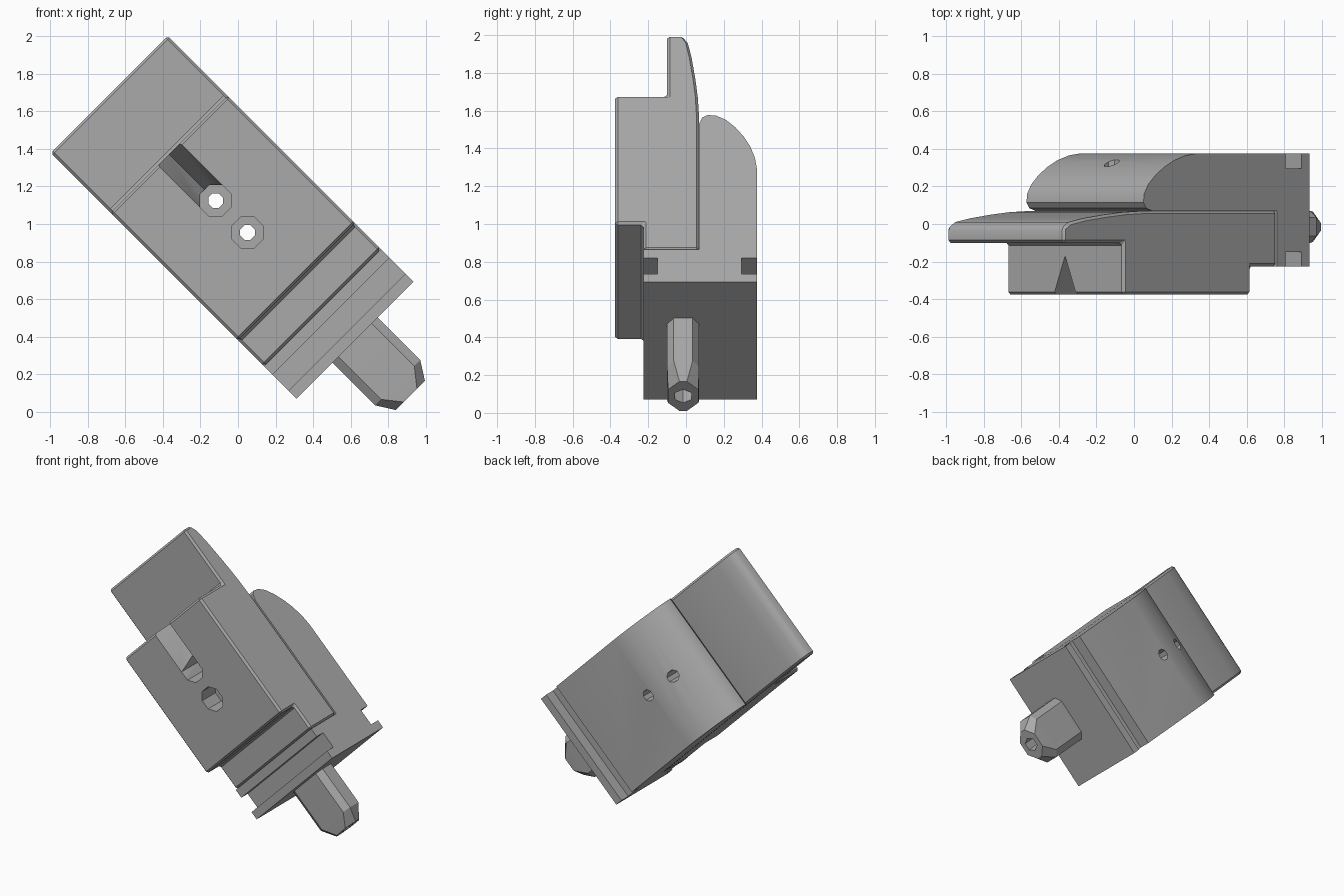
import bpy, bmesh, math
from mathutils import Matrix, Vector

old = bpy.data.objects.get("Cube")
if old:
    bpy.data.objects.remove(old, do_unlink=True)

grey = bpy.data.materials.new("mid grey")
grey.use_nodes = True
colour = (0.40, 0.40, 0.40, 1)
grey.diffuse_color = colour
grey.node_tree.nodes["Principled BSDF"].inputs["Base Color"].default_value = colour

# Parts are laid out as (width, depth, distance from the top end), then leaned 45 degrees
LEAN = Matrix.Translation((-0.685, 0, 1.69)) @ Matrix.Rotation(math.radians(-45), 4, 'Y')
HALF = 0.44


def place(w, y, s):
    return LEAN @ Vector((w, y, -s))


def loft(name, rings):
    """Closed solid through matching rings of (w, y, s) points."""
    bm = bmesh.new()
    loops = [[bm.verts.new(place(*p)) for p in ring] for ring in rings]
    for a, b in zip(loops, loops[1:]):
        for i in range(len(a)):
            j = (i + 1) % len(a)
            bm.faces.new((a[i], a[j], b[j], b[i]))
    bm.faces.new(loops[0][::-1])
    bm.faces.new(loops[-1])
    bmesh.ops.recalc_face_normals(bm, faces=bm.faces)
    mesh = bpy.data.meshes.new(name)
    bm.to_mesh(mesh)
    bm.free()
    mesh.materials.append(grey)
    obj = bpy.data.objects.new(name, mesh)
    bpy.context.collection.objects.link(obj)
    return obj


def slab(name, profile):
    """Side profile of (y, s) extruded over the full width."""
    return loft(name, [[(w, y, s) for y, s in profile] for w in (-HALF, HALF)])


def bore(name, s, radius, y0, y1, sides=8):
    turns = [math.tau * (i + 0.5) / sides for i in range(sides)]
    return loft(name, [[(radius * math.cos(t), y, s + radius * math.sin(t))
                        for t in turns] for y in (y0, y1)])


def apply_modifier(obj, mod):
    bpy.context.view_layer.objects.active = obj
    bpy.ops.object.modifier_apply(modifier=mod.name)


def cut(obj, cutter):
    mod = obj.modifiers.new("cut", 'BOOLEAN')
    mod.operation = 'DIFFERENCE'
    mod.solver = 'EXACT'
    mod.object = cutter
    apply_modifier(obj, mod)


# Front slide with a tapered upper blade and chamfered edges
slide = slab("slide", [(-0.1, 0), (-0.02, 0), (0.01, 0.05), (0.03, 0.16), (0.05, 0.32),
                       (0.063, 0.46), (0.07, 0.62), (0.07, 1.605), (-0.225, 1.605),
                       (-0.225, 1.41), (-0.375, 1.41), (-0.375, 0.45), (-0.1, 0.45)])
bevel = slide.modifiers.new("chamfer", 'BEVEL')
bevel.width = 0.014
bevel.segments = 1
bevel.limit_method = 'ANGLE'
bevel.angle_limit = math.radians(40)
apply_modifier(slide, bevel)

# Rounded back cover and grooved foot in one piece
body = slab("back_body", [(0.07, 0.665), (0.085, 0.62), (0.115, 0.6), (0.16, 0.605), (0.21, 0.635),
                          (0.26, 0.69), (0.305, 0.76), (0.34, 0.835), (0.365, 0.92), (0.375, 1.0),
                          (0.375, 1.67), (0.295, 1.67), (0.295, 1.79), (0.375, 1.79),
                          (0.375, 1.85), (-0.225, 1.85), (-0.225, 1.79), (-0.15, 1.79),
                          (-0.15, 1.67), (-0.225, 1.67), (-0.225, 1.605), (0.07, 1.605)])


# Chamfered plug under the foot
def plug_ring(s, w_out, y_in, w_in, y_out):
    quarter = [(w_out, y_in), (w_in, y_out)]
    right = quarter + [(-w, y) for w, y in quarter[::-1]]
    return [(w, y - 0.015, s) for w, y in right + [(-w, -y) for w, y in right]]


plug = loft("plug", [plug_ring(1.84, 0.17, 0.05, 0.125, 0.085),
                     plug_ring(2.17, 0.17, 0.05, 0.125, 0.085),
                     plug_ring(2.265, 0.11, 0.02, 0.05, 0.08)])

# Cutters: wedge channel, two screw recesses, two through holes, plug socket
wedge = loft("channel_cutter", [[(-0.09, -0.39, s), (0.09, -0.39, s), (0, -0.17, s)]
                                for s in (0.4, 0.8)])
recesses = [bore("recess_cutter", 0.8, 0.09, -0.5, -0.17),
            bore("recess_cutter", 1.04, 0.09, -0.5, -0.22)]
holes = [bore("hole_cutter", s, 0.042, -0.6, 0.6) for s in (0.8, 1.04)]
socket = loft("socket_cutter", [[(0.05 * math.cos(i * math.tau / 6),
                                  0.05 * math.sin(i * math.tau / 6) - 0.015, s)
                                 for i in range(6)] for s in (2.1, 2.4)])
for c in [wedge] + recesses + holes:
    cut(slide, c)
for c in holes:
    cut(body, c)
cut(plug, socket)
for c in [wedge, socket] + recesses + holes:
    bpy.data.objects.remove(c, do_unlink=True)

for obj in (slide, body, plug):
    bpy.ops.object.select_all(action='DESELECT')
    obj.select_set(True)
    bpy.context.view_layer.objects.active = obj
    bpy.ops.object.shade_smooth_by_angle(angle=math.radians(30))
